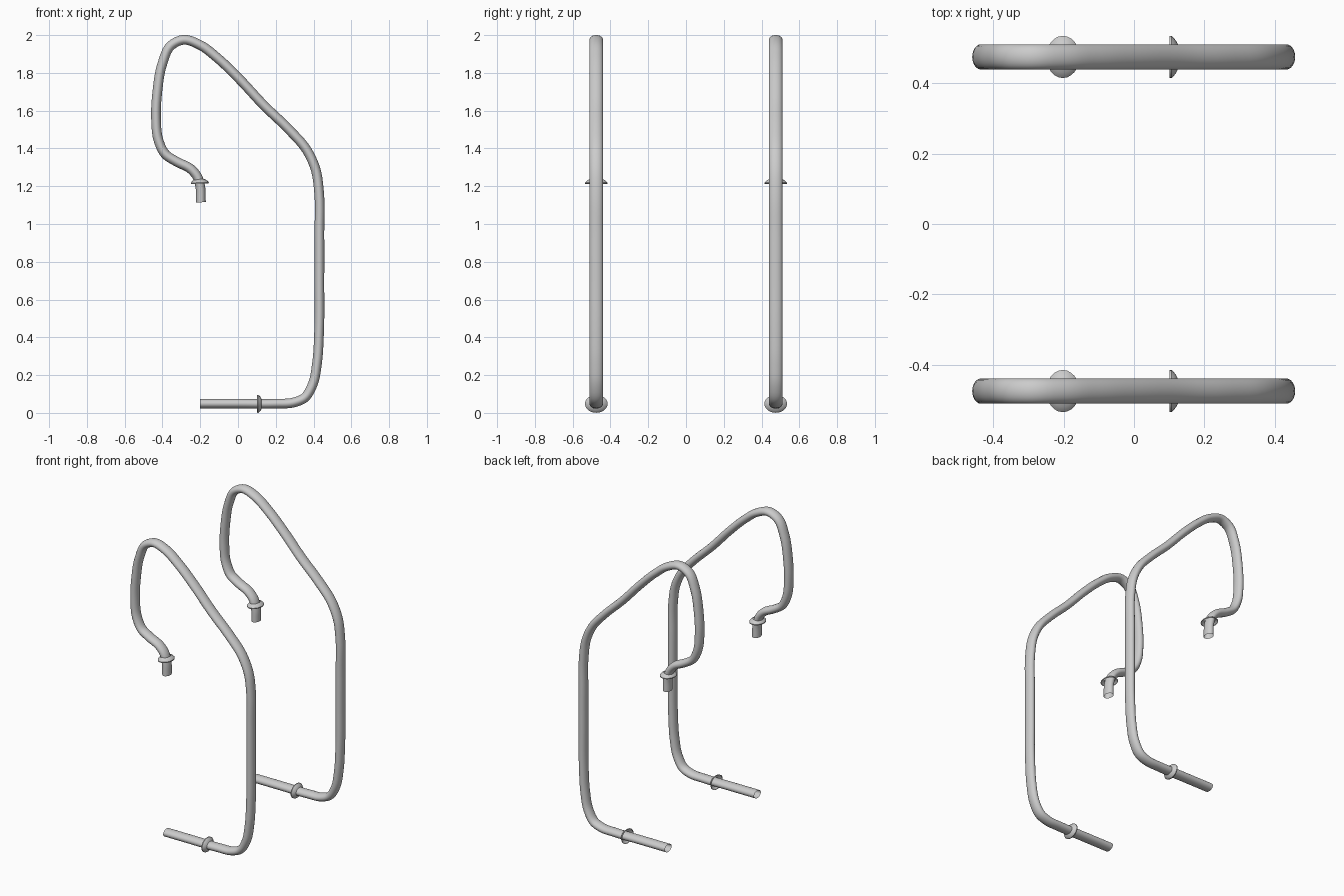
import bpy, bmesh, math
from mathutils import Vector

if "Cube" in bpy.data.objects:
    bpy.data.objects.remove(bpy.data.objects["Cube"])

SIDE_Y = 0.475        # distance of each rail from the centre plane
R_IN, R_Y = 0.0255, 0.036   # tube is wider across y than in its own plane
SIDES = 24

# Rail centre line in the x-z plane, from the wall end to the deck end
PATH = [(-0.2, 0.049), (0.0, 0.049), (0.2, 0.049), (0.29, 0.054), (0.35, 0.078),
        (0.395, 0.15), (0.418, 0.26), (0.429, 0.42), (0.431, 0.7), (0.431, 0.95),
        (0.429, 1.17), (0.412, 1.285), (0.365, 1.39), (0.27, 1.50), (0.14, 1.625),
        (0.0, 1.775), (-0.11, 1.88), (-0.2, 1.947), (-0.29, 1.975), (-0.355, 1.945),
        (-0.4, 1.85), (-0.427, 1.7), (-0.434, 1.56), (-0.42, 1.44), (-0.385, 1.37),
        (-0.325, 1.33), (-0.25, 1.291), (-0.215, 1.25), (-0.2, 1.2), (-0.196, 1.115)]


def smooth_path(pts, steps=5):
    p = [Vector(q) for q in pts]
    p = [2 * p[0] - p[1]] + p + [2 * p[-1] - p[-2]]
    out = []
    for i in range(1, len(p) - 2):
        a, b, c, d = p[i - 1:i + 3]
        # Tangents weighted by segment length keep uneven spacing smooth
        l0, l1, l2 = (b - a).length, (c - b).length, (d - c).length
        m1 = l1 * ((b - a) / l0 * l1 + (c - b) / l1 * l0) / (l0 + l1)
        m2 = l1 * ((c - b) / l1 * l2 + (d - c) / l2 * l1) / (l1 + l2)
        for s in range(steps):
            t = s / steps
            out.append((2*t**3 - 3*t**2 + 1) * b + (t**3 - 2*t**2 + t) * m1
                       + (3*t**2 - 2*t**3) * c + (t**3 - t**2) * m2)
    return out + [p[-2]]


def ring(bm, centre, tangent, r_in, r_y):
    t = tangent.normalized()
    verts = []
    for k in range(SIDES):
        a = 2 * math.pi * k / SIDES
        u = r_in * math.cos(a)
        verts.append(bm.verts.new((centre.x - t.y * u, r_y * math.sin(a),
                                   centre.y + t.x * u)))
    return verts


def skin(name, sections, y):
    bm = bmesh.new()
    rings = [ring(bm, *s) for s in sections]
    for a, b in zip(rings, rings[1:]):
        for k in range(SIDES):
            n = (k + 1) % SIDES
            bm.faces.new((a[k], b[k], b[n], a[n]))
    # Open shells: check outward direction on the first face
    bm.normal_update()
    f = bm.faces[:][0] if not hasattr(bm.faces, "ensure_lookup_table") else None
    bm.faces.ensure_lookup_table()
    f = bm.faces[0]
    c = Vector((sections[0][0].x, 0, sections[0][0].y))
    if f.normal.dot(f.calc_center_median() - c) < 0:
        bmesh.ops.reverse_faces(bm, faces=bm.faces[:])
    me = bpy.data.meshes.new(name)
    bm.to_mesh(me)
    bm.free()
    ob = bpy.data.objects.new(name, me)
    ob.location.y = y
    bpy.context.collection.objects.link(ob)
    bpy.ops.object.select_all(action='DESELECT')
    ob.select_set(True)
    bpy.context.view_layer.objects.active = ob
    bpy.ops.object.shade_smooth_by_angle(angle=math.radians(40))


# Collar profile: (distance along the tube, in-plane radius, y radius)
COLLAR = [(0, 0.047, 0.060), (0.006, 0.0475, 0.060), (0.012, 0.043, 0.054),
          (0.019, 0.035, 0.045), (0.024, 0.025, 0.035)]


def collar(name, base, direction, y):
    o, d = Vector(base), Vector(direction).normalized()
    skin(name, [(o + d * h, d, r, ry) for h, r, ry in COLLAR], y)


points = smooth_path(PATH)
last = len(points) - 1
tube = [(p, points[min(i + 1, last)] - points[max(i - 1, 0)], R_IN, R_Y)
        for i, p in enumerate(points)]

for label, y in (("front", -SIDE_Y), ("back", SIDE_Y)):
    skin(label + "_rail", tube, y)
    # Domed escutcheons with their open side toward the tube ends
    collar(label + "_lower_collar", (0.101, 0.048), (1, 0), y)
    collar(label + "_upper_collar", (-0.202, 1.213), (-0.03, 1), y)
